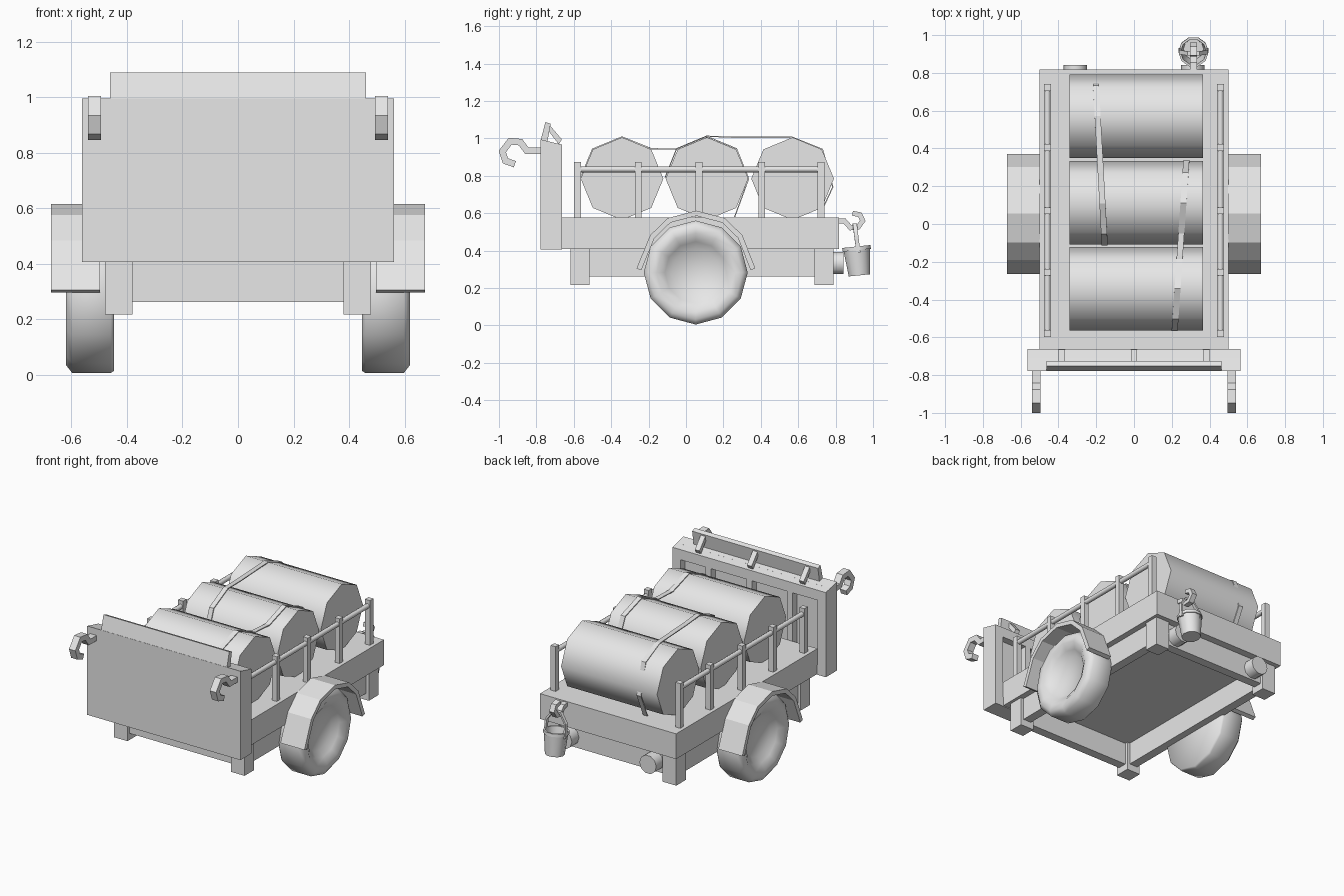
import bpy, bmesh, math
from mathutils import Matrix, Vector

cube = bpy.data.objects.get("Cube")
if cube:
    bpy.data.objects.remove(cube, do_unlink=True)

grey = bpy.data.materials.new("plain_grey")
grey.use_nodes = True
colour = (0.8, 0.8, 0.8, 1)
grey.diffuse_color = colour
grey.node_tree.nodes["Principled BSDF"].inputs["Base Color"].default_value = colour


def finish(name, bm, smooth=None):
    bmesh.ops.recalc_face_normals(bm, faces=bm.faces)
    mesh = bpy.data.meshes.new(name)
    bm.to_mesh(mesh)
    bm.free()
    mesh.materials.append(grey)
    obj = bpy.data.objects.new(name, mesh)
    bpy.context.collection.objects.link(obj)
    if smooth:
        bpy.ops.object.select_all(action="DESELECT")
        obj.select_set(True)
        bpy.context.view_layer.objects.active = obj
        bpy.ops.object.shade_smooth_by_angle(angle=math.radians(smooth))
    return obj


def box(name, x, y, z):
    """Box from (min, max) pairs."""
    bm = bmesh.new()
    bmesh.ops.create_cube(bm, size=1)
    for v in bm.verts:
        for i, (lo, hi) in enumerate((x, y, z)):
            v.co[i] = (lo + hi) / 2 + v.co[i] * (hi - lo)
    return finish(name, bm)


def prism(name, profile, x0, x1):
    """Side profile of (y, z) points drawn out along x."""
    bm = bmesh.new()
    face = bm.faces.new([bm.verts.new((x0, y, z)) for y, z in profile])
    out = bmesh.ops.extrude_face_region(bm, geom=[face])["geom"]
    bmesh.ops.translate(bm, vec=(x1 - x0, 0, 0),
                        verts=[v for v in out if isinstance(v, bmesh.types.BMVert)])
    return finish(name, bm)


def ribbon(name, path, side, thickness):
    """Flat strip along a path; side is the half width vector."""
    bm = bmesh.new()
    side = Vector(side)
    rows = [[bm.verts.new(Vector(p) + s * side) for s in (-1, 1)] for p in path]
    for a, b in zip(rows, rows[1:]):
        bm.faces.new((a[0], a[1], b[1], b[0]))
    obj = finish(name, bm)
    mod = obj.modifiers.new("thickness", "SOLIDIFY")
    mod.thickness = thickness
    mod.offset = 0
    mod.use_even_offset = True
    return obj


def lathe(name, profile, sides, matrix, smooth, turn=0):
    """Spin (radius, height) points about z, then place with a matrix."""
    bm = bmesh.new()
    rings = []
    for r, h in profile:
        if r == 0:
            rings.append([bm.verts.new((0, 0, h))] * sides)
        else:
            rings.append([bm.verts.new((r * math.cos(turn + math.tau * i / sides),
                                        r * math.sin(turn + math.tau * i / sides), h))
                          for i in range(sides)])
    for a, b in zip(rings, rings[1:]):
        for i in range(sides):
            j = (i + 1) % sides
            bm.faces.new(list(dict.fromkeys((a[i], a[j], b[j], b[i]))))
    bm.transform(matrix)
    return finish(name, bm, smooth)


def along_x(x, y, z, direction=1):
    return Matrix.Translation((x, y, z)) @ Matrix.Rotation(direction * math.pi / 2, 4, "Y")


# Bed and the frame below it
box("bed", (-0.5, 0.5), (-0.665, 0.818), (0.41, 0.578))
for y, name in ((-0.567, "front"), (0.738, "rear")):
    box(name + "_frame_rail", (-0.39, 0.39), (y - 0.03, y + 0.03), (0.262, 0.42))
    for s in (-1, 1):
        box(name + "_leg", (s * 0.43 - 0.05, s * 0.43 + 0.05), (y - 0.05, y + 0.05), (0.217, 0.42))

# Front board with a framed, ribbed back
prism("front_board", [(-0.778, 0.405), (-0.71, 0.405), (-0.71, 0.978), (-0.778, 0.995)], -0.563, 0.563)
prism("board_top_frame", [(-0.715, 0.9), (-0.663, 0.9), (-0.663, 0.967), (-0.715, 0.979)], -0.563, 0.563)
box("board_bottom_frame", (-0.563, 0.563), (-0.715, -0.663), (0.405, 0.47))
for x, w in ((-0.533, 0.03), (0.533, 0.03), (-0.3, 0.02), (0, 0.02), (0.3, 0.02)):
    box("board_rib", (x - w, x + w), (-0.715, -0.663), (0.46, 0.91))
prism("board_lip", [(-0.778, 0.985), (-0.752, 1.088), (-0.724, 1.078), (-0.742, 0.975)], -0.462, 0.462)
for x in (-0.383, 0, 0.383):
    prism("lip_strut", [(-0.735, 1.04), (-0.732, 1.075), (-0.664, 0.995), (-0.68, 0.968)],
          x - 0.017, x + 0.017)

# Barrels
for y in (-0.342, 0.112, 0.57):
    lathe("barrel", [(0, 0), (0.221, 0), (0.221, 0.705), (0, 0.705)], 8,
          along_x(-0.341, y, 0.785), 50)

# Straps over the barrels
straps = {
    "rear_strap": ((-0.2, -0.155), [(0.71, 0.58), (0.785, 0.74), (0.73, 0.942), (0.57, 1.006),
                                    (0.255, 1.006), (0.11, 1.012), (-0.05, 0.945), (-0.112, 0.79)]),
    "front_strap": ((0.272, 0.215), [(0.26, 0.58), (0.335, 0.785), (0.27, 0.945), (0.112, 1.01),
                                     (-0.05, 0.943), (-0.185, 0.945), (-0.342, 1.008),
                                     (-0.5, 0.943), (-0.565, 0.785)]),
}
for name, ((xa, xb), path) in straps.items():
    ya, yb = path[0][0], path[-1][0]
    ribbon(name, [(xa + (xb - xa) * (y - ya) / (yb - ya), y, z) for y, z in path],
           (0.016, 0, 0), 0.006)

# Parts on both sides
wheel_profile = [(0, 0), (0.27, 0), (0.278, 0.012), (0.278, 0.15), (0.25, 0.172), (0.21, 0.172),
                 (0.165, 0.145), (0.13, 0.115), (0, 0.105)]
fender_path = [(-0.252, 0.3), (-0.18, 0.475), (-0.09, 0.562), (0.055, 0.6),
               (0.2, 0.562), (0.29, 0.475), (0.358, 0.3)]
hook_path = [(-0.77, 0.933), (-0.85, 0.933), (-0.885, 0.98), (-0.94, 0.985),
             (-0.982, 0.93), (-0.965, 0.88), (-0.915, 0.862)]
for s in (-1, 1):
    box("side_frame_rail", (s * 0.43 - 0.03, s * 0.43 + 0.03), (-0.53, 0.7), (0.262, 0.42))
    lathe("wheel", wheel_profile, 12, along_x(s * 0.447, 0.052, 0.283, s), 60)
    lathe("axle", [(0, 0), (0.03, 0), (0.03, 0.1), (0, 0.1)], 8, along_x(s * 0.4, 0.052, 0.3, s), 50)
    ribbon("fender", [(s * 0.585, y, z) for y, z in fender_path], (0.088, 0, 0), 0.027)
    ribbon("front_hook", [(s * 0.517, y, z) for y, z in hook_path], (0.023, 0, 0), 0.035)
    for y in (-0.58, -0.255, 0.07, 0.405, 0.722):
        box("rail_post", (s * 0.458 - 0.018, s * 0.458 + 0.018), (y - 0.018, y + 0.018), (0.57, 0.875))
    lathe("hand_rail", [(0, 0), (0.016, 0), (0.016, 1.29), (0, 1.29)], 8,
          Matrix.Translation((s * 0.458, 0.715, 0.835)) @ Matrix.Rotation(math.pi / 2, 4, "X"), 50)
    lathe("rear_stub", [(0, 0), (0.062, 0), (0.062, 0.09), (0, 0.09)], 10,
          Matrix.Translation((s * 0.31, 0.843, 0.333)) @ Matrix.Rotation(math.pi / 2, 4, "X"), 50)

# Bucket on the rear hook
ribbon("rear_hook", [(0.315, y, z) for y, z in
                     [(0.81, 0.56), (0.848, 0.558), (0.88, 0.522), (0.92, 0.525),
                      (0.945, 0.56), (0.93, 0.592), (0.89, 0.6)]], (0.018, 0, 0), 0.026)
lathe("bucket", [(0, 0), (0.06, 0), (0.074, 0.135), (0.08, 0.135), (0.08, 0.155), (0.068, 0.155),
                 (0.054, 0.015), (0, 0.015)], 10,
      Matrix.Translation((0.315, 0.927, 0.268)) @ Matrix.Rotation(math.radians(6), 4, "X"), 40)
handle = [(-0.073, 0.39), (-0.07, 0.48), (-0.028, 0.54), (0.028, 0.54), (0.07, 0.48), (0.073, 0.39)]
ribbon("bucket_handle", [(0.315 + x, 0.918 - (z - 0.42) * 0.13, z) for x, z in handle],
       (0, 0.011, 0), 0.012)
